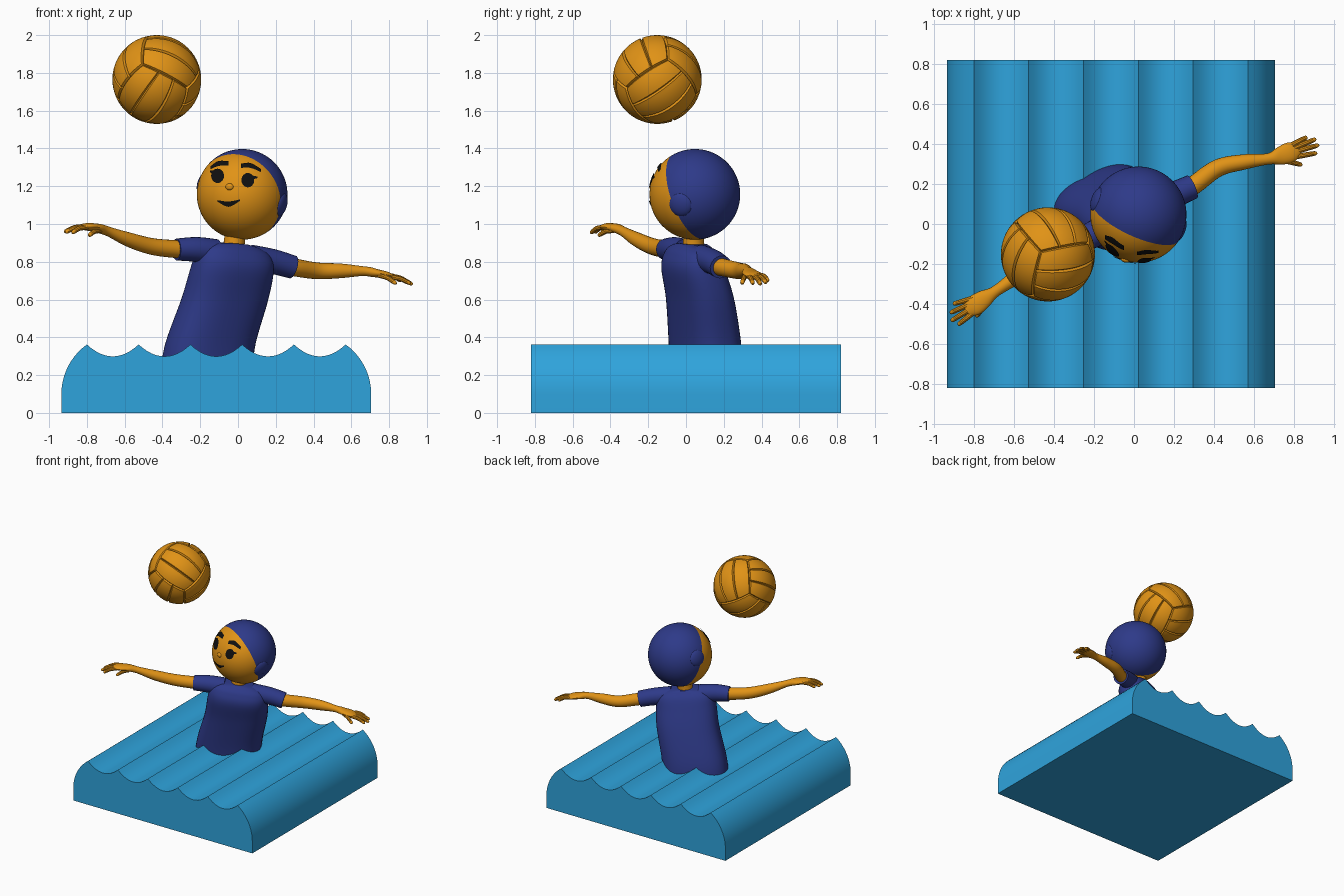
import bpy, bmesh, math
from mathutils import Vector, Matrix

if "Cube" in bpy.data.objects:
    bpy.data.objects.remove(bpy.data.objects["Cube"])

def material(name, col):
    m = bpy.data.materials.new(name)
    m.diffuse_color = (*col, 1)
    m.use_nodes = True
    m.node_tree.nodes["Principled BSDF"].inputs["Base Color"].default_value = m.diffuse_color
    return m

ORANGE = material("warm orange", (0.75, 0.29, 0.008))
NAVY = material("navy blue", (0.027, 0.042, 0.25))
WATER = material("water blue", (0.028, 0.37, 0.72))
BLACK = material("black", (0.005, 0.005, 0.005))

def finish(name, bm, *mats):
    bmesh.ops.recalc_face_normals(bm, faces=bm.faces)
    me = bpy.data.meshes.new(name)
    bm.to_mesh(me)
    bm.free()
    for m in mats:
        me.materials.append(m)
    ob = bpy.data.objects.new(name, me)
    bpy.context.collection.objects.link(ob)
    return ob

def spline(pts, steps=6):
    """Smooth interpolation through tuples of any length."""
    q = [pts[0]] + list(pts) + [pts[-1]]
    out = []
    for i in range(1, len(q) - 2):
        for s in range(steps):
            t = s / steps
            out.append([0.5 * (2*b + (c-a)*t + (2*a-5*b+4*c-d)*t*t + (3*b-a-3*c+d)*t**3)
                        for a, b, c, d in zip(*q[i-1:i+3])])
    return out + [list(pts[-1])]

def loft(name, rings, mat):
    bm = bmesh.new()
    vs = [[bm.verts.new(p) for p in r] for r in rings]
    n = len(vs[0])
    for a, b in zip(vs, vs[1:]):
        for i in range(n):
            bm.faces.new((a[i], a[(i+1) % n], b[(i+1) % n], b[i]))
    bm.faces.new(vs[0])
    bm.faces.new(vs[-1])
    return finish(name, bm, mat)

def tube(name, pts, mat, n=20, steps=6):
    """Sweep along (x, y, z, radius, flatness) points."""
    path = spline(pts, steps)
    rings = []
    for i, p in enumerate(path):
        d = (Vector(path[min(i+1, len(path)-1)][:3]) - Vector(path[max(i-1, 0)][:3])).normalized()
        side = d.cross(Vector((0, 0, 1))).normalized()
        up = side.cross(d)
        rings.append([Vector(p[:3]) + p[3] * (side * math.cos(k*math.tau/n)
                      + up * p[4] * math.sin(k*math.tau/n)) for k in range(n)])
    return loft(name, rings, mat)

def ball_part(name, centre, scale, axis, mat, seg=32):
    bm = bmesh.new()
    M = Matrix.Translation(centre) @ axis.to_track_quat('Z', 'Y').to_matrix().to_4x4() @ Matrix.Diagonal((*scale, 1))
    bmesh.ops.create_uvsphere(bm, u_segments=seg, v_segments=seg // 2, radius=1, matrix=M)
    return finish(name, bm, mat)

# Water block: rounded ends and scalloped waves
half = [(-0.935, 0.0)]
R = 0.3215
half += [(-0.935 + R - R*math.cos(a), 0.10 + R*math.sin(a))
         for a in [math.radians(54.6) * i / 10 for i in range(11)]]
prof = list(half)
for w in range(5):
    for i in range(1, 13):
        t = i / 12
        prof.append((-0.80 + 0.274*(w + t), 0.362 - 0.063 * 4*t*(1-t)))
prof += [(-0.23 - x, z) for x, z in reversed(half[:-1])]
loft("water", [[(x, y, z) for x, z in prof] for y in (-0.82, 0.82)], WATER)

# Torso: rounded-box sections, turned and leaning (cx, cy, z, half width, half depth, tilt)
sections = [(-0.17, 0.11, 0.20, 0.25, 0.16, 0), (-0.145, 0.10, 0.37, 0.245, 0.16, 0),
            (-0.07, 0.075, 0.60, 0.235, 0.15, -0.03), (-0.03, 0.04, 0.76, 0.225, 0.14, -0.08),
            (-0.02, 0.035, 0.84, 0.205, 0.115, -0.1), (-0.02, 0.035, 0.88, 0.15, 0.085, -0.1),
            (-0.02, 0.04, 0.895, 0.075, 0.068, -0.08)]
yaw = math.radians(26)
rings = []
for cx, cy, z, a, b, tilt in spline(sections):
    ring = []
    for k in range(48):
        c, s = math.cos(k*math.tau/48), math.sin(k*math.tau/48)
        u = a * math.copysign(abs(c)**0.8, c)
        v = b * math.copysign(abs(s)**0.8, s)
        ring.append((cx + u*math.cos(yaw) - v*math.sin(yaw),
                     cy + u*math.sin(yaw) + v*math.cos(yaw), z + tilt*u))
    rings.append(ring)
loft("shirt", rings, NAVY)
tube("neck", [(-0.025, 0.04, 0.84, 0.062, 1), (-0.02, 0.04, 0.9, 0.056, 1), (-0.01, 0.045, 0.98, 0.058, 1)], ORANGE)

# Sleeves and arms
tube("sleeve_raised", [(-0.12, -0.01, 0.85, 0.07, 1), (-0.22, -0.06, 0.865, 0.066, 1),
                       (-0.325, -0.105, 0.865, 0.058, 1)], NAVY, 24)
tube("sleeve_lowered", [(0.07, 0.08, 0.82, 0.07, 1), (0.19, 0.14, 0.80, 0.066, 1),
                        (0.29, 0.185, 0.772, 0.062, 1)], NAVY, 24)
tube("arm_raised", [(-0.26, -0.08, 0.865, 0.048, 1), (-0.34, -0.115, 0.868, 0.047, 1),
                    (-0.46, -0.18, 0.882, 0.044, 1), (-0.58, -0.26, 0.918, 0.038, 1),
                    (-0.69, -0.335, 0.962, 0.028, 0.9), (-0.75, -0.375, 0.98, 0.045, 0.5),
                    (-0.80, -0.41, 0.985, 0.05, 0.4), (-0.835, -0.435, 0.985, 0.03, 0.4)], ORANGE)
tube("arm_lowered", [(0.22, 0.15, 0.785, 0.048, 1), (0.30, 0.195, 0.77, 0.047, 1),
                     (0.42, 0.28, 0.752, 0.044, 1), (0.55, 0.31, 0.752, 0.038, 1),
                     (0.67, 0.325, 0.75, 0.028, 0.9), (0.73, 0.34, 0.74, 0.045, 0.5),
                     (0.785, 0.36, 0.728, 0.05, 0.4), (0.82, 0.375, 0.718, 0.03, 0.4)], ORANGE)

# Fingers: (root, tip) per hand, the last one is the thumb
hands = {
    "raised": [((-0.80, -0.37, 0.985), (-0.905, -0.40, 0.965)), ((-0.81, -0.395, 0.987), (-0.92, -0.445, 0.96)),
               ((-0.81, -0.42, 0.987), (-0.915, -0.485, 0.957)), ((-0.80, -0.44, 0.982), (-0.88, -0.505, 0.955)),
               ((-0.73, -0.385, 0.965), (-0.79, -0.465, 0.94))],
    "lowered": [((0.79, 0.395, 0.728), (0.865, 0.435, 0.70)), ((0.80, 0.38, 0.725), (0.91, 0.425, 0.69)),
                ((0.80, 0.36, 0.722), (0.925, 0.395, 0.682)), ((0.80, 0.335, 0.72), (0.915, 0.355, 0.685)),
                ((0.74, 0.32, 0.73), (0.84, 0.295, 0.685))]}
for hand, fingers in hands.items():
    for i, (root, tip) in enumerate(fingers):
        a, b = Vector(root), Vector(tip)
        mid = a.lerp(b, 0.5) + Vector((0, 0, 0.008))
        tube(f"finger_{hand}_{i+1}", [(*a, 0.014, 1), (*mid, 0.013, 1),
             (*a.lerp(b, 0.9), 0.011, 1), (*b, 0.004, 1)], ORANGE, 10, 4)

# Head with swim cap split by an inclined plane
C, HR = Vector((0.022, 0.047, 1.157)), 0.24
right = Vector((0.91, -0.33, -0.24)).normalized()
face = Vector((-0.31, -0.94, 0.12)).normalized()
up = face.cross(right)
nrm = (face - 0.5*up).normalized()
bm = bmesh.new()
bmesh.ops.create_uvsphere(bm, u_segments=64, v_segments=40, radius=HR,
                          matrix=Matrix.Translation(C) @ nrm.to_track_quat('Z', 'Y').to_matrix().to_4x4())
cut = C + nrm * 0.036
bmesh.ops.bisect_plane(bm, geom=bm.verts[:] + bm.edges[:] + bm.faces[:], plane_co=cut, plane_no=nrm)
for f in bm.faces:
    f.material_index = 1 if (f.calc_center_median() - cut).dot(nrm) < 0 else 0
finish("head_and_cap", bm, ORANGE, NAVY)
for side, s in (("left", 1), ("right", -1)):
    ball_part("ear_guard_" + side, C + right*s*0.222, (0.065, 0.065, 0.03), right, NAVY)

def on_face(x, z, lift=0.006):
    dx, dz = x - C.x, z - C.z
    return Vector((x, C.y - math.sqrt((HR + lift)**2 - dx*dx - dz*dz), z))

# Painted face: eyes as discs, brows, lashes and mouth as ribbons
for name, x, z in (("eye_right", -0.108, 1.255), ("eye_left", 0.052, 1.232)):
    bm = bmesh.new()
    mid = bm.verts.new(on_face(x, z))
    rim = [bm.verts.new(on_face(x + 0.034*math.cos(k*math.tau/24), z + 0.038*math.sin(k*math.tau/24)))
           for k in range(24)]
    for k in range(24):
        bm.faces.new((mid, rim[k], rim[(k+1) % 24]))
    finish(name, bm, BLACK)

def ribbon(name, pts):
    bm = bmesh.new()
    rows = [[bm.verts.new(on_face(x, z + h*s)) for s in (1, 0, -1)] for x, z, h in spline(pts)]
    for a, b in zip(rows, rows[1:]):
        for i in (0, 1):
            bm.faces.new((a[i], a[i+1], b[i+1], b[i]))
    finish(name, bm, BLACK)

ribbon("brow_right", [(-0.145, 1.298, 0.008), (-0.105, 1.32, 0.013), (-0.05, 1.322, 0.011)])
ribbon("brow_left", [(0.015, 1.308, 0.011), (0.066, 1.31, 0.013), (0.122, 1.283, 0.008)])
ribbon("lash_left", [(0.06, 1.25, 0.01), (0.085, 1.247, 0.008), (0.103, 1.247, 0.004)])
ribbon("lash_right", [(-0.115, 1.275, 0.01), (-0.133, 1.275, 0.008), (-0.148, 1.278, 0.004)])
ribbon("mouth", [(-0.108, 1.122, 0.004), (-0.05, 1.105, 0.014), (0.01, 1.126, 0.004)])
ball_part("nose", on_face(-0.045, 1.197, 0), (0.022, 0.018, 0.012), face, ORANGE, 16)

# Ball: six faces of three strips, strip borders sunk into grooves
BC, BR = Vector((-0.43, -0.152, 1.765)), 0.235
n = Vector((-0.32, -0.88, 0.34)).normalized()
tx = Vector((0, 0, 1)).cross(n).normalized()
ty = n.cross(tx)
E = []
for deg in (100, -20, 220):
    t = tx*math.cos(math.radians(deg)) + ty*math.sin(math.radians(deg))
    E.append(n/math.sqrt(3) - t*math.sqrt(2/3))
across = [0, 0.065] + [0.065 + 0.87*i/6 for i in range(1, 7)] + [1]
along = [0, 0.022] + [0.022 + 0.956*i/18 for i in range(1, 19)] + [1]
bm = bmesh.new()
for i in range(3):
    run, step = E[(i+2) % 3], E[(i+1) % 3]
    for sgn in (1, -1):
        for strip in range(3):
            grid = []
            for a in across:
                row = []
                for b in along:
                    u = math.tan((2*(strip + a)/3 - 1) * math.pi/4)
                    v = math.tan((2*b - 1) * math.pi/4)
                    r = BR - (0.012 if a in (0, 1) or b in (0, 1) else 0)
                    row.append(bm.verts.new(BC + (E[i]*sgn + step*u + run*v).normalized() * r))
                grid.append(row)
            for p, q in zip(grid, grid[1:]):
                for k in range(len(along) - 1):
                    bm.faces.new((p[k], p[k+1], q[k+1], q[k]))
bmesh.ops.remove_doubles(bm, verts=bm.verts, dist=0.0005)
finish("ball", bm, ORANGE)

# Smooth shading with sharp edges kept
bpy.ops.object.select_all(action='SELECT')
bpy.context.view_layer.objects.active = bpy.data.objects["ball"]
bpy.ops.object.shade_smooth_by_angle(angle=math.radians(35))
